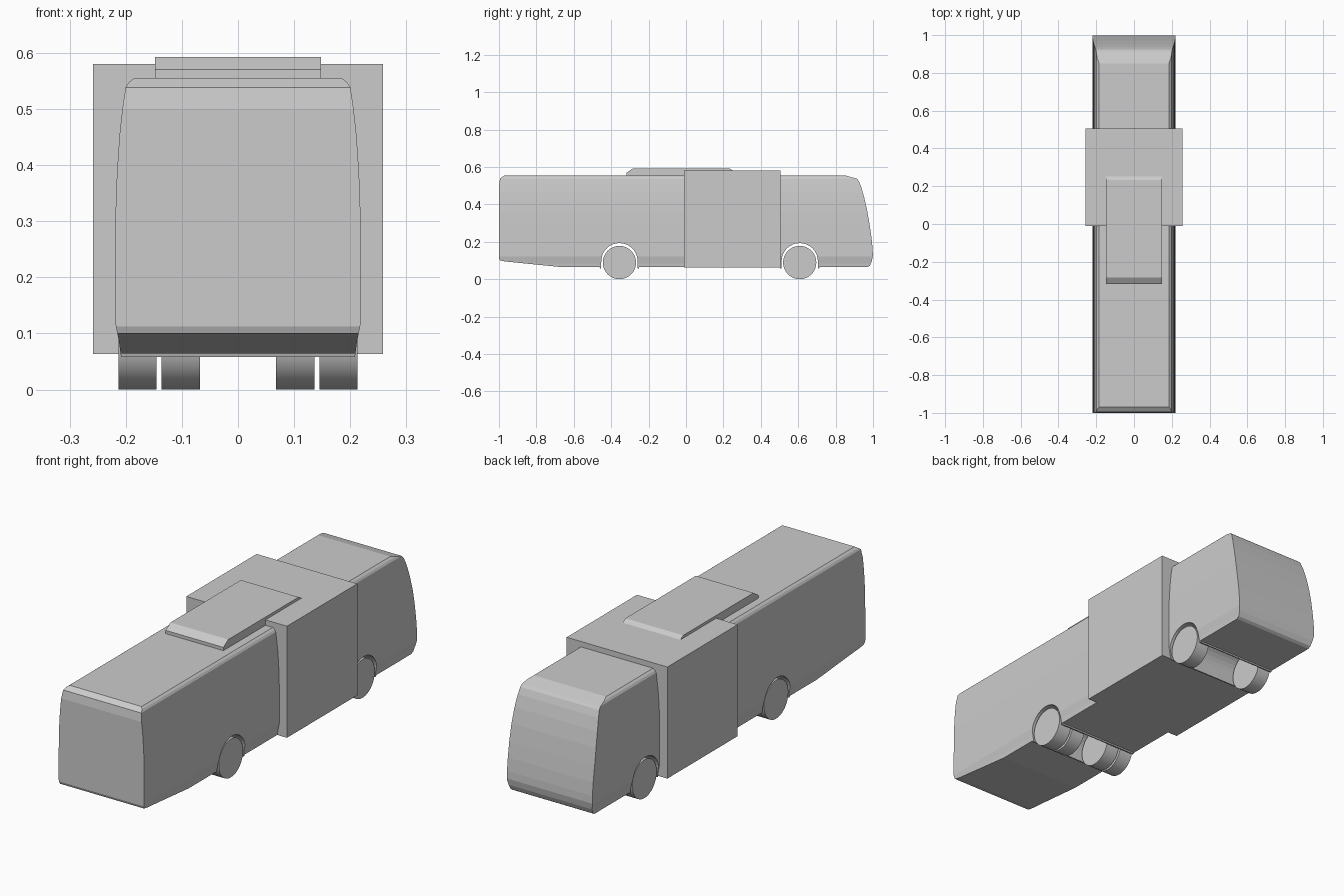
import bpy, bmesh, math

if "Cube" in bpy.data.objects:
    bpy.data.objects.remove(bpy.data.objects["Cube"])


def finish(bm, name):
    bmesh.ops.recalc_face_normals(bm, faces=bm.faces)
    mesh = bpy.data.meshes.new(name)
    bm.to_mesh(mesh)
    bm.free()
    obj = bpy.data.objects.new(name, mesh)
    bpy.context.collection.objects.link(obj)
    return obj


def side_prism(profile, half_width):
    """Extrude a (y, z) outline symmetrically across x."""
    bm = bmesh.new()
    face = bm.faces.new([bm.verts.new((-half_width, y, z)) for y, z in profile])
    ext = bmesh.ops.extrude_face_region(bm, geom=[face])
    verts = [v for v in ext["geom"] if isinstance(v, bmesh.types.BMVert)]
    bmesh.ops.translate(bm, verts=verts, vec=(2 * half_width, 0, 0))
    return bm


DUAL_Y, SINGLE_Y = -0.356, 0.608
WHEEL_R, AXLE_Z = 0.089, 0.089
FLOOR, LIP = 0.064, 0.058


def arch(y):
    """Wheel arch outline with small lips hanging below the floor."""
    r = 0.097
    pts = [(y - r - 0.009, FLOOR), (y - r - 0.007, LIP), (y - r - 0.001, LIP)]
    for i in range(17):
        a = math.pi * (1 - i / 16)
        pts.append((y + r * math.cos(a), 0.096 + r * math.sin(a)))
    return pts + [(y + r + 0.001, LIP), (y + r + 0.007, LIP), (y + r + 0.009, FLOOR)]


# Body: side outline, then narrowed to the cross-section width at each height
outline = [(-1, 0.5), (-1, 0.112), (-0.995, 0.1), (-0.97, 0.095), (-0.66, FLOOR)]
outline += arch(DUAL_Y) + arch(SINGLE_Y)
outline += [(0.97, FLOOR), (0.983, 0.072), (0.993, 0.095), (0.999, 0.125), (0.998, 0.16),
            (0.992, 0.22), (0.982, 0.29), (0.968, 0.37), (0.952, 0.44), (0.936, 0.495),
            (0.924, 0.525), (0.914, 0.537), (0.85, 0.555), (-0.97, 0.555), (-0.994, 0.538)]
section = [(0.05, 0.2075), (0.085, 0.212), (0.12, 0.219), (0.3, 0.2185), (0.36, 0.217),
           (0.42, 0.2135), (0.46, 0.2105), (0.5, 0.206), (0.538, 0.2005),
           (0.547, 0.195), (0.555, 0.185)]


def width_at(z):
    for (z0, w0), (z1, w1) in zip(section, section[1:]):
        if z <= z1:
            return w0 + (w1 - w0) * (z - z0) / (z1 - z0)
    return section[-1][1]


bm = side_prism(outline, 0.22)
for z, _ in section[1:-1]:
    geom = bm.verts[:] + bm.edges[:] + bm.faces[:]
    bmesh.ops.bisect_plane(bm, geom=geom, dist=1e-5, plane_co=(0, 0, z), plane_no=(0, 0, 1))
for v in bm.verts:
    v.co.x = math.copysign(width_at(v.co.z), v.co.x)
finish(bm, "bus_body")

# Wide box section around the middle of the bus
box = [(-0.01, 0.063), (0.505, 0.063), (0.505, 0.58), (-0.01, 0.58)]
finish(side_prism(box, 0.258), "middle_box")

# Roof unit with sloped ends
pod = [(-0.318, 0.55), (0.255, 0.55), (0.255, 0.578), (0.232, 0.593),
       (-0.283, 0.593), (-0.318, 0.57)]
finish(side_prism(pod, 0.148), "roof_unit")

# Wheels: twin wheels on one axle, single wheels on the other
wheels = [("outer_twin_wheel", 0.179, DUAL_Y), ("inner_twin_wheel", 0.102, DUAL_Y),
          ("single_wheel", 0.179, SINGLE_Y)]
for name, x, y in wheels:
    for side, label in ((1, "right"), (-1, "left")):
        bpy.ops.mesh.primitive_cylinder_add(vertices=32, radius=WHEEL_R, depth=0.068,
                                            location=(side * x, y, AXLE_Z),
                                            rotation=(0, math.pi / 2, 0))
        bpy.context.object.name = f"{label}_{name}"
        bpy.ops.object.shade_smooth_by_angle()
